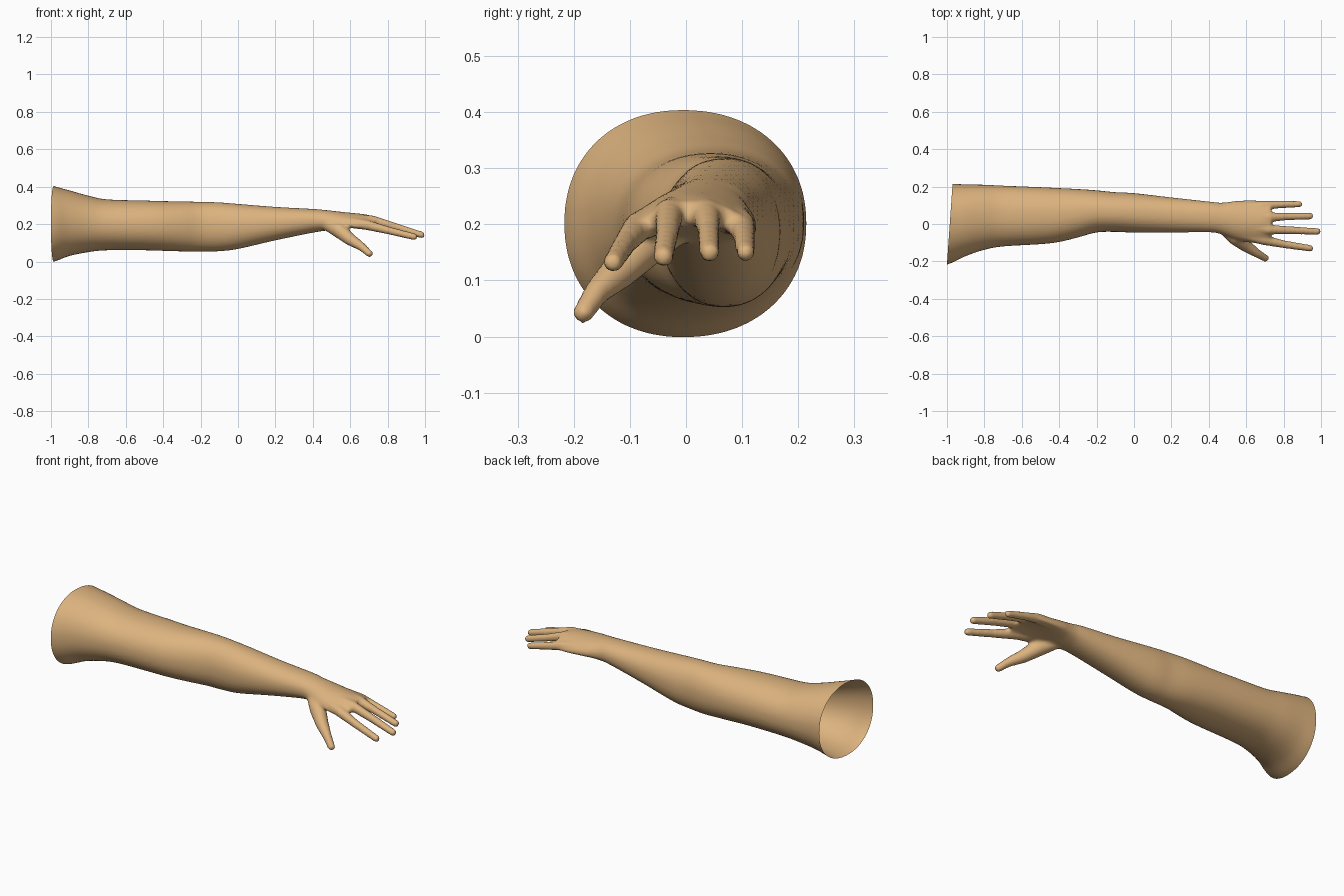
import bpy, bmesh, math
from mathutils import Vector, Matrix

if "Cube" in bpy.data.objects:
    bpy.data.objects.remove(bpy.data.objects["Cube"])

skin = bpy.data.materials.new("tan_skin")
skin.diffuse_color = (0.72, 0.45, 0.21, 1)
skin.use_nodes = True
skin.node_tree.nodes["Principled BSDF"].inputs["Base Color"].default_value = skin.diffuse_color

# Arm and palm sections: x, y min, y max, z min, z max, arch (drop of the sides)
SECTIONS = [
    (-1.06, -0.235, 0.215, -0.02, 0.43, 0), (-0.98, -0.21, 0.215, 0.0, 0.402, 0),
    (-0.90, -0.172, 0.212, 0.03, 0.38, 0), (-0.80, -0.138, 0.21, 0.05, 0.352, 0),
    (-0.70, -0.12, 0.205, 0.06, 0.332, 0), (-0.50, -0.108, 0.197, 0.06, 0.326, 0),
    (-0.40, -0.096, 0.192, 0.057, 0.323, 0), (-0.30, -0.072, 0.187, 0.054, 0.321, 0),
    (-0.20, -0.045, 0.18, 0.052, 0.319, 0), (-0.10, -0.042, 0.17, 0.055, 0.316, 0),
    (0.00, -0.046, 0.165, 0.067, 0.308, 0), (0.20, -0.046, 0.142, 0.113, 0.292, 0),
    (0.40, -0.044, 0.12, 0.154, 0.281, 0), (0.47, -0.056, 0.114, 0.165, 0.275, 0.008),
    (0.55, -0.085, 0.124, 0.178, 0.266, 0.02), (0.62, -0.10, 0.127, 0.187, 0.259, 0.03),
    (0.68, -0.104, 0.126, 0.192, 0.252, 0.035), (0.735, -0.09, 0.122, 0.198, 0.24, 0.03),
]

# Finger chains: (x, y, z, radius)
FINGERS = {
    "index": [(0.55, -0.045, 0.215, 0.03), (0.69, -0.085, 0.195, 0.027),
              (0.80, -0.108, 0.167, 0.021), (0.942, -0.13, 0.132, 0.018)],
    "middle": [(0.55, -0.01, 0.228, 0.03), (0.72, -0.03, 0.22, 0.026),
               (0.85, -0.034, 0.182, 0.021), (0.982, -0.04, 0.142, 0.018)],
    "ring": [(0.55, 0.04, 0.228, 0.03), (0.72, 0.036, 0.22, 0.026),
             (0.82, 0.04, 0.188, 0.02), (0.942, 0.042, 0.15, 0.018)],
    "little": [(0.55, 0.08, 0.215, 0.03), (0.69, 0.098, 0.2, 0.025),
               (0.78, 0.104, 0.177, 0.02), (0.885, 0.106, 0.15, 0.017)],
    "thumb": [(0.47, -0.01, 0.205, 0.035), (0.54, -0.07, 0.168, 0.042),
              (0.60, -0.118, 0.118, 0.033), (0.66, -0.158, 0.08, 0.023),
              (0.703, -0.183, 0.042, 0.019)],
}


def spline(a, b, c, d, t):
    return tuple(0.5 * (2 * q + (r - p) * t + (2 * p - 5 * q + 4 * r - s) * t * t
                        + (3 * q - p - 3 * r + s) * t ** 3) for p, q, r, s in zip(a, b, c, d))


def ring(bm, x, y0, y1, z0, z1, arch, n=48):
    verts = []
    for i in range(n):
        a = 2 * math.pi * i / n
        c, s = math.cos(a), math.sin(a)
        u = math.copysign(abs(c) ** 0.93, c)
        v = math.copysign(abs(s) ** 0.93, s)
        verts.append(bm.verts.new((x, (y0 + y1) / 2 + u * (y1 - y0) / 2,
                                   (z0 + z1) / 2 + v * (z1 - z0) / 2 - arch * u * u)))
    return verts


bm = bmesh.new()

# Arm and palm as one smooth loft
rings, last = [], len(SECTIONS) - 1
for i in range(last):
    quad = [SECTIONS[min(max(i + k, 0), last)] for k in (-1, 0, 1, 2)]
    rings += [ring(bm, *spline(*quad, t / 4)) for t in range(4)]
rings.append(ring(bm, *SECTIONS[-1]))
for a, b in zip(rings, rings[1:]):
    for i in range(len(a)):
        j = (i + 1) % len(a)
        bm.faces.new((a[i], a[j], b[j], b[i]))
bm.faces.new(rings[0])
bm.faces.new(rings[-1])
bmesh.ops.recalc_face_normals(bm, faces=bm.faces)

# Fingers as chains of tapered capsules
for chain in FINGERS.values():
    for p, q in zip(chain, chain[1:]):
        part = bmesh.new()
        for x, y, z, r in (p, q):
            bmesh.ops.create_icosphere(part, subdivisions=3, radius=r,
                                       matrix=Matrix.Translation((x, y, z)))
        for f in list(part.faces):
            part.faces.remove(f)
        for e in list(part.edges):
            part.edges.remove(e)
        hull = bmesh.ops.convex_hull(part, input=part.verts)
        bmesh.ops.delete(part, geom=[v for v in part.verts if not v.link_faces], context='VERTS')
        bmesh.ops.recalc_face_normals(part, faces=part.faces)
        tmp = bpy.data.meshes.new("capsule")
        part.to_mesh(tmp)
        part.free()
        bm.from_mesh(tmp)
        bpy.data.meshes.remove(tmp)

mesh = bpy.data.meshes.new("arm")
bm.to_mesh(mesh)
bm.free()
arm = bpy.data.objects.new("arm", mesh)
bpy.context.collection.objects.link(arm)
bpy.context.view_layer.objects.active = arm
arm.select_set(True)

# Fuse everything into one skin and soften the joins
remesh = arm.modifiers.new("fuse", 'REMESH')
remesh.mode = 'VOXEL'
remesh.voxel_size = 0.008
soften = arm.modifiers.new("soften", 'SMOOTH')
soften.factor = 0.5
soften.iterations = 5
for name in ("fuse", "soften"):
    bpy.ops.object.modifier_apply(modifier=name)

# Cut the slanted shoulder opening
bm = bmesh.new()
bm.from_mesh(arm.data)
bmesh.ops.bisect_plane(bm, geom=bm.verts[:] + bm.edges[:] + bm.faces[:],
                       plane_co=Vector((-0.985, 0, 0.2)),
                       plane_no=Vector((1, -0.07, 0)).normalized(), clear_inner=True)
bm.to_mesh(arm.data)
bm.free()
arm.data.materials.clear()
arm.data.materials.append(skin)
bpy.ops.object.shade_smooth()
